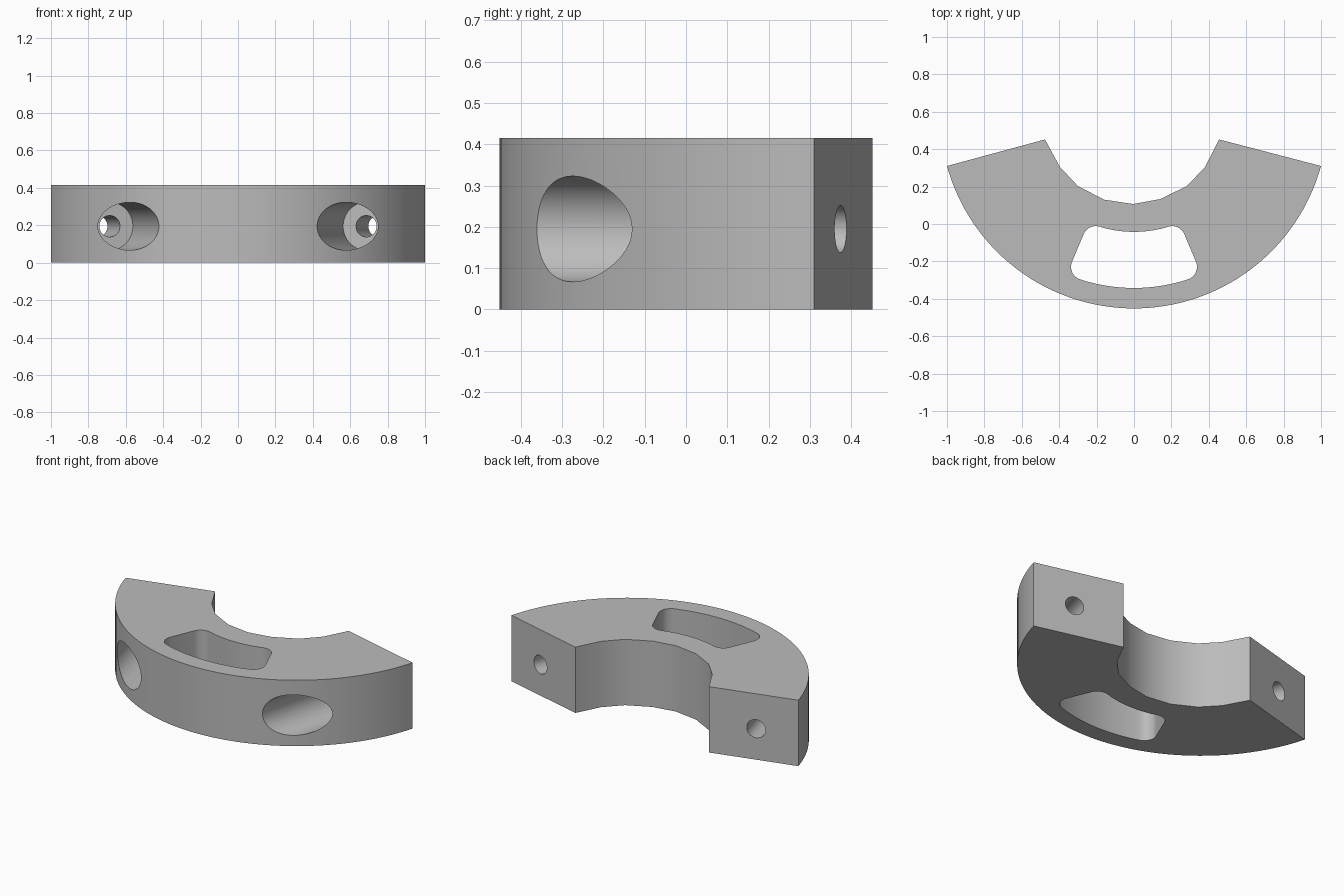
import bpy, bmesh
from math import sin, cos, asin, atan2, hypot, radians, pi
from mathutils import Vector

if "Cube" in bpy.data.objects:
    bpy.data.objects.remove(bpy.data.objects["Cube"], do_unlink=True)

HEIGHT = 0.415
CENTRE_Y = 0.586          # centre shared by all the arcs
HOLE_Z = 0.195

grey = bpy.data.materials.new("plain grey")
grey.use_nodes = True
colour = (0.5, 0.5, 0.5, 1)
grey.diffuse_color = colour
grey.node_tree.nodes["Principled BSDF"].inputs["Base Color"].default_value = colour


def arc(cx, cy, radius, start, end, steps):
    """Points on an arc, angles in radians."""
    angles = [start + (end - start) * i / steps for i in range(steps + 1)]
    return [(cx + radius * cos(a), cy + radius * sin(a)) for a in angles]


def prism(name, outline, bottom, top):
    """Extrude a flat outline upwards into a solid."""
    bm = bmesh.new()
    face = bm.faces.new([bm.verts.new((x, y, bottom)) for x, y in outline])
    new = bmesh.ops.extrude_face_region(bm, geom=[face])["geom"]
    verts = [v for v in new if isinstance(v, bmesh.types.BMVert)]
    bmesh.ops.translate(bm, verts=verts, vec=(0, 0, top - bottom))
    bmesh.ops.recalc_face_normals(bm, faces=bm.faces)
    mesh = bpy.data.meshes.new(name)
    bm.to_mesh(mesh)
    bm.free()
    mesh.materials.append(grey)
    obj = bpy.data.objects.new(name, mesh)
    bpy.context.collection.objects.link(obj)
    return obj


def bore(name, start, end, radius):
    """Cylinder cutter between two points."""
    axis = end - start
    bpy.ops.mesh.primitive_cylinder_add(vertices=64, radius=radius, depth=axis.length,
                                        location=(start + end) / 2)
    obj = bpy.context.object
    obj.name = name
    obj.rotation_euler = axis.to_track_quat("Z", "Y").to_euler()
    obj.data.materials.append(grey)
    return obj


def rounded_sector(inner, outer, half, fillet):
    """Ring sector facing -y, with rounded corners."""
    corners = []
    for side in (-1, 1):
        for radius, is_outer in ((inner, False), (outer, True)):
            r = radius - fillet if is_outer else radius + fillet
            a = -pi / 2 + side * (half - asin(fillet / r))
            tangent = -pi / 2 + side * (half + pi / 2)     # towards the straight side
            radial = a if is_outer else a + side * pi
            pts = arc(r * cos(a), CENTRE_Y + r * sin(a), fillet, radial, tangent, 8)
            corners.append((a, pts))
    (ia, in_l), (oa, out_l), (ib, in_r), (ob, out_r) = corners
    return (arc(0, CENTRE_Y, outer, oa, ob, 24)[1:-1] + out_r + in_r[::-1]
            + arc(0, CENTRE_Y, inner, ib, ia, 24)[1:-1] + in_l + out_l[::-1])


# Clamp body: fine outer arc, coarse inner arc
tip = Vector((1, 0.31))
tip_angle = atan2(tip.y - CENTRE_Y, tip.x)
outer_radius = hypot(tip.x, tip.y - CENTRE_Y)
inner_arc = [(0.455, 0.452), (0.38, 0.305), (0.283, 0.203), (0.14, 0.133), (-0.005, 0.107),
             (-0.16, 0.13), (-0.3, 0.203), (-0.396, 0.305), (-0.476, 0.452)]
outline = arc(0, CENTRE_Y, outer_radius, -pi - tip_angle, tip_angle, 64) + inner_arc
body = prism("clamp_body", outline, 0, HEIGHT)

# Central slot
cutters = [prism("slot_cutter", rounded_sector(0.628, 0.928, radians(22.8), 0.07),
                 -0.1, HEIGHT + 0.1)]

# Counterbored bolt holes, square to the end faces
for side, label in ((1, "left"), (-1, "right")):
    mouth = Vector((side * 0.753, 0.376, HOLE_Z))
    inward = Vector((-side * sin(radians(15)), -cos(radians(15)), 0))
    cutters.append(bore(label + "_bolt_hole_cutter", mouth - inward * 0.1,
                        mouth + inward * 0.35, 0.057))
    cutters.append(bore(label + "_counterbore_cutter", mouth + inward * 0.26,
                        mouth + inward * 1.1, 0.128))

# Cut the openings, then drop the cutters
bpy.ops.object.select_all(action="DESELECT")
bpy.context.view_layer.objects.active = body
body.select_set(True)
for cutter in cutters:
    cutter.hide_render = True
    cut = body.modifiers.new(cutter.name, "BOOLEAN")
    cut.operation = "DIFFERENCE"
    cut.solver = "EXACT"
    cut.object = cutter
    bpy.ops.object.modifier_apply(modifier=cut.name)
    bpy.data.objects.remove(cutter, do_unlink=True)

bpy.ops.object.shade_smooth_by_angle(angle=radians(30))
